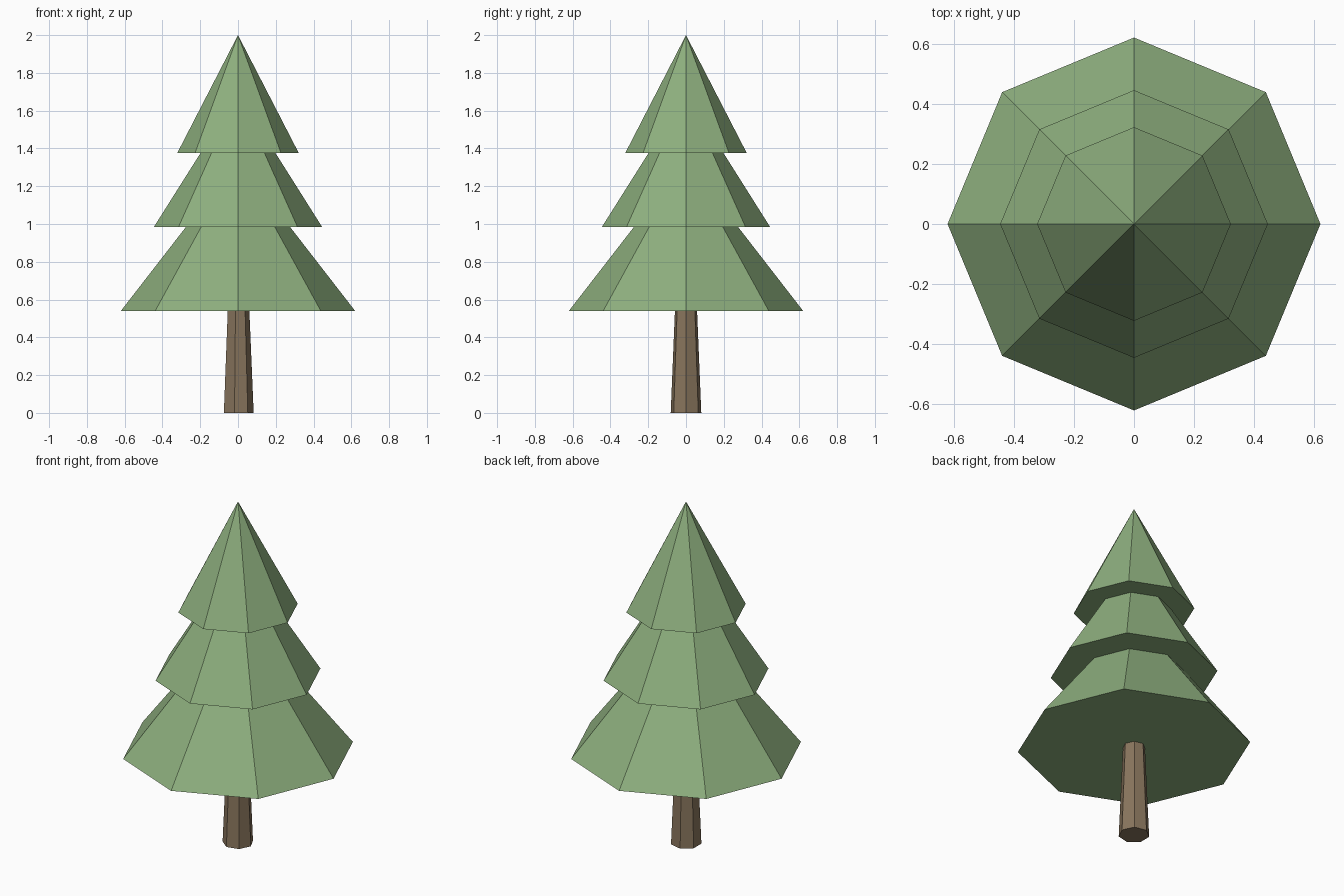
import bpy
import bmesh
from math import radians
from mathutils import Matrix

cube = bpy.data.objects.get("Cube")
if cube:
    bpy.data.objects.remove(cube, do_unlink=True)


def make_material(name, rgb):
    mat = bpy.data.materials.new(name)
    mat.use_nodes = True
    color = (*rgb, 1.0)
    mat.diffuse_color = color
    mat.node_tree.nodes["Principled BSDF"].inputs["Base Color"].default_value = color
    return mat


def make_cone(name, sides, r_bottom, r_top, z_bottom, z_top, mat):
    """Flat-faced capped cone with one corner pointing along +x."""
    bm = bmesh.new()
    height = z_top - z_bottom
    place = (Matrix.Translation((0, 0, z_bottom + height / 2))
             @ Matrix.Rotation(radians(-90), 4, "Z"))
    bmesh.ops.create_cone(bm, cap_ends=True, segments=sides, radius1=r_bottom,
                          radius2=r_top, depth=height, matrix=place)
    bmesh.ops.remove_doubles(bm, verts=bm.verts, dist=0.0001)
    bmesh.ops.recalc_face_normals(bm, faces=bm.faces)
    mesh = bpy.data.meshes.new(name)
    bm.to_mesh(mesh)
    bm.free()
    mesh.materials.append(mat)
    obj = bpy.data.objects.new(name, mesh)
    bpy.context.collection.objects.link(obj)
    return obj


needle_green = make_material("needle green", (0.27, 0.43, 0.21))
bark_brown = make_material("bark brown", (0.25, 0.18, 0.11))

# Tapered seven-sided trunk
make_cone("trunk", 7, 0.083, 0.06, 0, 0.545, bark_brown)

# Three stacked eight-sided foliage tiers: radius, base height, tip height
tiers = {
    "lower_foliage": (0.62, 0.54, 1.34),
    "middle_foliage": (0.445, 0.985, 1.69),
    "upper_foliage": (0.322, 1.375, 2.0),
}
for name, (radius, base, tip) in tiers.items():
    make_cone(name, 8, radius, 0, base, tip, needle_green)
